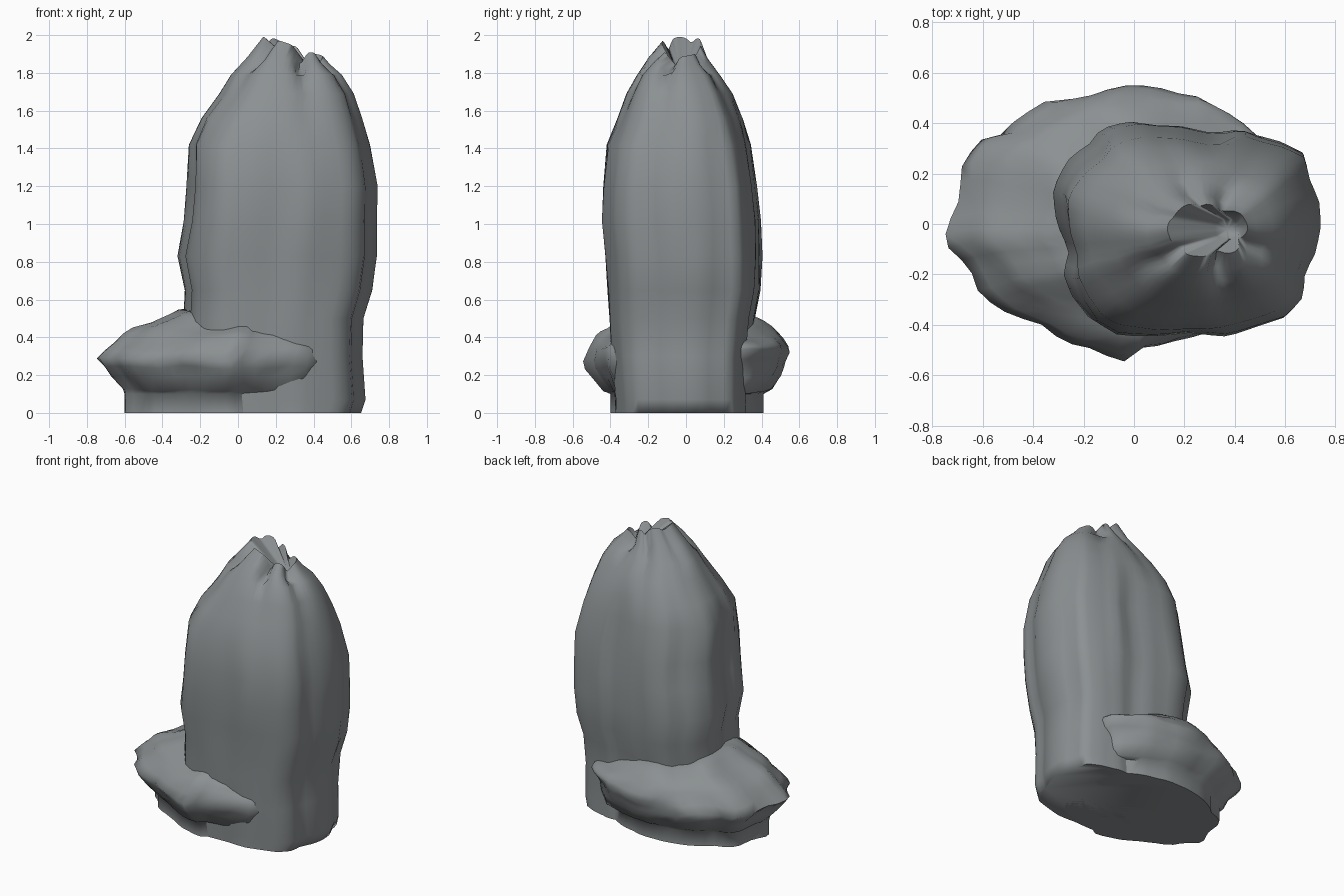
import bpy, bmesh, math
from mathutils import Vector, noise

if "Cube" in bpy.data.objects:
    bpy.data.objects.remove(bpy.data.objects["Cube"])

stone = bpy.data.materials.new("grey_stone")
stone.diffuse_color = (.26, .28, .288, 1)
stone.use_nodes = True
stone.node_tree.nodes["Principled BSDF"].inputs["Base Color"].default_value = stone.diffuse_color


def resample(pts, n):
    """Evenly spaced points along a closed outline."""
    loop = [Vector(p) for p in pts]
    loop.append(loop[0])
    lengths = [(b - a).length for a, b in zip(loop, loop[1:])]
    step, out = sum(lengths) / n, []
    for k in range(n):
        d, i = k * step, 0
        while d > lengths[i]:
            d -= lengths[i]
            i += 1
        out.append(loop[i].lerp(loop[i + 1], d / lengths[i]))
    return out


def loft(name, outline, sections, sides, shape, tip, rounding):
    """Stretch one outline to each (z, x0, x1, y0, y1) box and skin the rings."""
    pts = resample(outline, sides)
    lo = [min(p[i] for p in pts) for i in (0, 1)]
    hi = [max(p[i] for p in pts) for i in (0, 1)]
    bm = bmesh.new()
    rings = []
    for k, (z, x0, x1, y0, y1) in enumerate(sections):
        ring = []
        mid = Vector(((x0 + x1) / 2, (y0 + y1) / 2, z))
        for p in pts:
            uv = Vector((2 * (p.x - lo[0]) / (hi[0] - lo[0]) - 1,
                         2 * (p.y - lo[1]) / (hi[1] - lo[1]) - 1))
            uv = uv.lerp(uv.normalized(), rounding(z))
            co = mid + Vector((uv.x * (x1 - x0) / 2, uv.y * (y1 - y0) / 2, 0))
            ring.append(bm.verts.new(shape(k, co, mid)))
        rings.append(ring)
    for a, b in zip(rings, rings[1:]):
        for i in range(sides):
            j = (i + 1) % sides
            bm.faces.new((a[i], a[j], b[j], b[i]))
    bm.faces.new(rings[0][::-1])
    top = bm.verts.new(tip)
    for i in range(sides):
        bm.faces.new((rings[-1][i], rings[-1][(i + 1) % sides], top))
    bmesh.ops.recalc_face_normals(bm, faces=bm.faces)
    mesh = bpy.data.meshes.new(name)
    bm.to_mesh(mesh)
    bm.free()
    mesh.materials.append(stone)
    obj = bpy.data.objects.new(name, mesh)
    bpy.context.collection.objects.link(obj)
    bpy.ops.object.select_all(action='DESELECT')
    obj.select_set(True)
    bpy.context.view_layer.objects.active = obj
    bpy.ops.object.shade_smooth_by_angle(angle=math.radians(75))
    return obj


# Tall fluted rock pillar
pillar_outline = [
    (.735, 0), (.73, .1), (.69, .2), (.68, .29), (.58, .34), (.42, .38),
    (.31, .35), (.18, .39), (0, .41), (-.14, .38), (-.17, .32), (-.27, .25),
    (-.33, .15), (-.3, 0), (-.25, -.1), (-.28, -.2), (-.26, -.3), (-.2, -.38),
    (-.1, -.43), (.05, -.43), (.2, -.42), (.37, -.44), (.48, -.4), (.6, -.36),
    (.67, -.28), (.67, -.2), (.72, -.1)]
pillar_sections = [
    (0, -.28, .65, -.38, .35), (.07, -.28, .67, -.38, .35),
    (.3, -.28, .66, -.40, .35), (.5, -.29, .67, -.41, .37),
    (.65, -.29, .71, -.42, .40), (.83, -.33, .735, -.435, .405),
    (1.02, -.29, .735, -.45, .40), (1.2, -.275, .735, -.44, .38),
    (1.42, -.27, .70, -.425, .35), (1.56, -.20, .66, -.37, .31),
    (1.69, -.10, .615, -.32, .25), (1.79, -.04, .555, -.26, .18),
    (1.87, .05, .49, -.20, .12), (1.93, .13, .45, -.13, .08),
    (1.83, .32, .42, -.06, .02)]
# (angle, width, strength) of each cleft
grooves = [(-66, 13, 1.2), (-14, 10, .9), (55, 13, .9), (108, 11, .6),
           (160, 10, .4), (212, 12, .8)]


def shape_pillar(k, co, mid):
    ang = math.degrees(math.atan2(co.y - mid.y, co.x - mid.x))
    cut = sum(s * math.exp(-(((ang - g + 180) % 360 - 180) / w) ** 2) for g, w, s in grooves)
    # clefts deepen toward the crown
    depth = .02 + .14 * max(0, (co.z - 1.2) / .7) ** 2
    if k < 14:
        co = mid + (co - mid) * (1.006 - min(depth, .18) * cut)
        if k > 0:
            n = noise.noise_vector(Vector((co.x * 5, co.y * 5, co.z * 2.5)))
            co += Vector((n.x, n.y, 0)) * .012
    # crown rim: high on the left, low on the right, notched by the clefts
    if k in (12, 13):
        drop = (.36 if k == 13 else .12) * max(0, co.x - .17)
        co.z += (.06 if k == 13 else .015) - drop - .07 * cut
    return co


def pillar_rounding(z):
    return .15 + .5 * min(1, max(0, (z - 1.2) / .5))


loft("rock_pillar", pillar_outline, pillar_sections, 64, shape_pillar,
     (.37, -.02, 1.79), pillar_rounding)

# Low boulder wrapped around the foot of the pillar
boulder_outline = [
    (.5, 0), (.5, .33), (.4, .41), (.27, .49), (.17, .51), (.07, .545),
    (-.14, .54), (-.3, .5), (-.43, .43), (-.5, .36), (-.6, .33), (-.65, .26),
    (-.67, .08), (-.74, -.07), (-.63, -.17), (-.57, -.28), (-.48, -.32),
    (-.34, -.4), (-.24, -.47), (-.03, -.54), (.05, -.48), (.2, -.46),
    (.37, -.42), (.45, -.3)]
boulder_sections = [
    (0, -.60, .42, -.40, .41), (.10, -.60, .42, -.40, .41),
    (.12, -.62, .43, -.44, .45), (.19, -.68, .45, -.49, .50),
    (.24, -.725, .47, -.52, .52), (.28, -.76, .49, -.535, .53),
    (.33, -.70, .50, -.52, .54), (.37, -.645, .49, -.495, .53),
    (.41, -.61, .48, -.475, .51), (.445, -.56, .46, -.45, .48),
    (.475, -.47, .42, -.425, .45), (.51, -.39, .38, -.395, .41),
    (.54, -.32, .34, -.36, .37)]


def shape_boulder(k, co, mid):
    if k > 1:
        out = (co - mid).normalized()
        src = Vector((co.x * 5, co.y * 5, co.z * 7))
        co = co + out * (.03 * noise.noise(src) + .015 * noise.noise(src * 2))
        co.z += .035 * noise.noise(co * 4 + Vector((3, 7, 1)))
        # the shelf sinks toward the right
        co.z -= .15 * max(0, co.x + .3) * max(0, (k - 6) / 6)
    return co


loft("base_boulder", boulder_outline, boulder_sections, 52, shape_boulder,
     (-.05, 0, .52), lambda z: 0)
